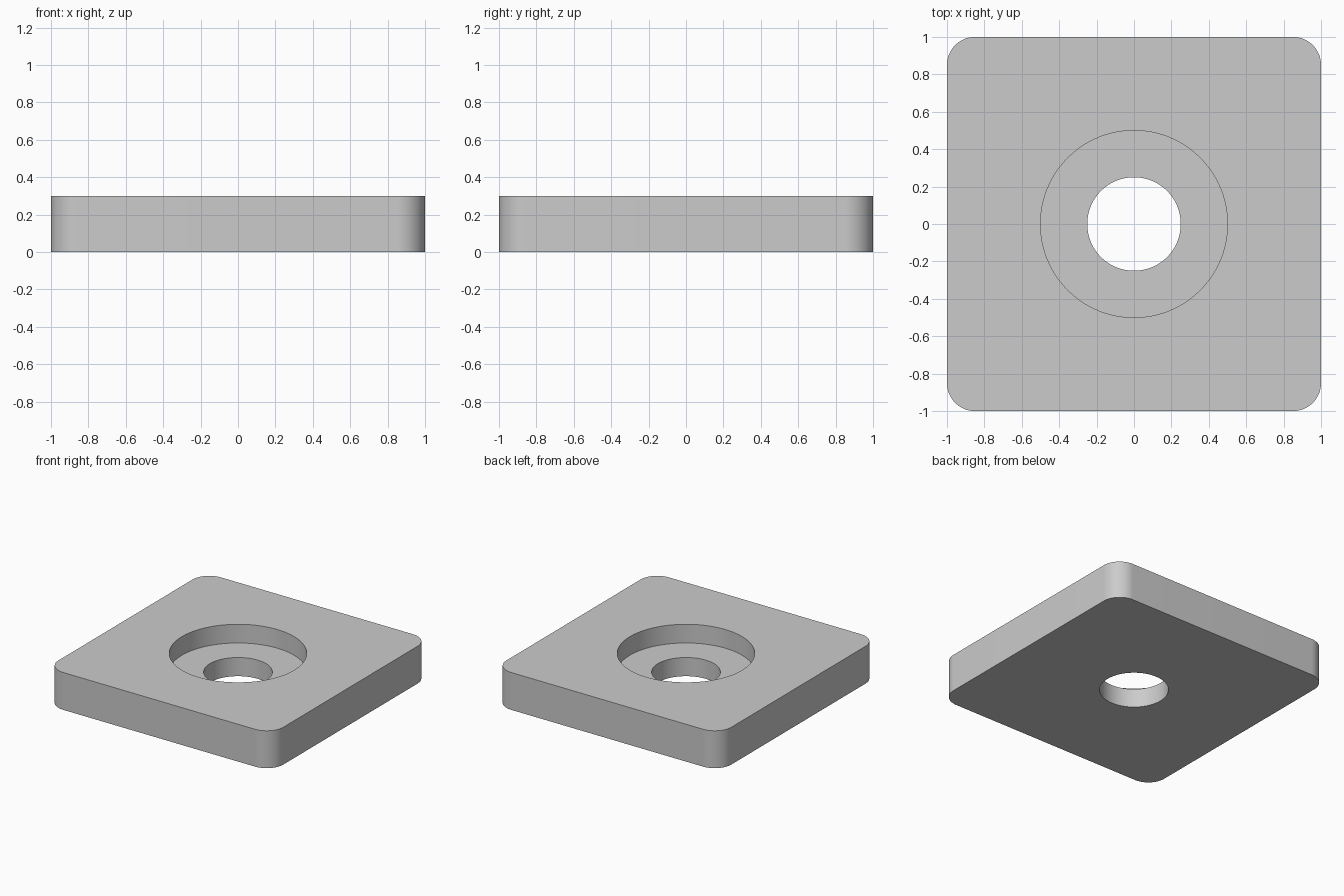
import bpy
import bmesh
from math import cos, sin, pi, radians

cube = bpy.data.objects.get("Cube")
if cube:
    bpy.data.objects.remove(cube, do_unlink=True)

HALF, HEIGHT, CORNER = 1.0, 0.3, 0.15
BORE_RADIUS, HOLE_RADIUS, BORE_FLOOR = 0.5, 0.25, 0.15
STEPS = 24  # points per quarter turn


def rounded_square(z):
    """Outline made of four corner arcs."""
    inner = HALF - CORNER
    points = []
    for sx, sy, start in ((1, 1, 0), (-1, 1, 1), (-1, -1, 2), (1, -1, 3)):
        for j in range(STEPS):
            a = (start + j / (STEPS - 1)) * pi / 2
            points.append((sx * inner + CORNER * cos(a), sy * inner + CORNER * sin(a), z))
    return points


def circle(radius, z):
    """Circle with as many points as the outline."""
    angles = [(i + 0.5) / STEPS * pi / 2 for i in range(4 * STEPS)]
    return [(radius * cos(a), radius * sin(a), z) for a in angles]


# Plate with a counterbored through hole: a closed chain of rings
bm = bmesh.new()
profile = [
    rounded_square(0),
    rounded_square(HEIGHT),
    circle(BORE_RADIUS, HEIGHT),
    circle(BORE_RADIUS, BORE_FLOOR),
    circle(HOLE_RADIUS, BORE_FLOOR),
    circle(HOLE_RADIUS, 0),
]
rings = [[bm.verts.new(p) for p in ring] for ring in profile]
for r, lower in enumerate(rings):
    upper = rings[(r + 1) % len(rings)]
    for i in range(len(lower)):
        k = (i + 1) % len(lower)
        bm.faces.new((lower[i], lower[k], upper[k], upper[i]))
bmesh.ops.recalc_face_normals(bm, faces=bm.faces)

mesh = bpy.data.meshes.new("counterbored_plate")
bm.to_mesh(mesh)
bm.free()
plate = bpy.data.objects.new("counterbored_plate", mesh)
bpy.context.collection.objects.link(plate)

# Plain grey material
grey = bpy.data.materials.new("light_grey")
grey.use_nodes = True
colour = (0.6, 0.6, 0.6, 1)
grey.diffuse_color = colour
for node in grey.node_tree.nodes:
    if node.type == "BSDF_PRINCIPLED":
        node.inputs["Base Color"].default_value = colour
mesh.materials.append(grey)

# Smooth round walls, sharp rims
bpy.ops.object.select_all(action="DESELECT")
plate.select_set(True)
bpy.context.view_layer.objects.active = plate
bpy.ops.object.shade_smooth_by_angle(angle=radians(30))
